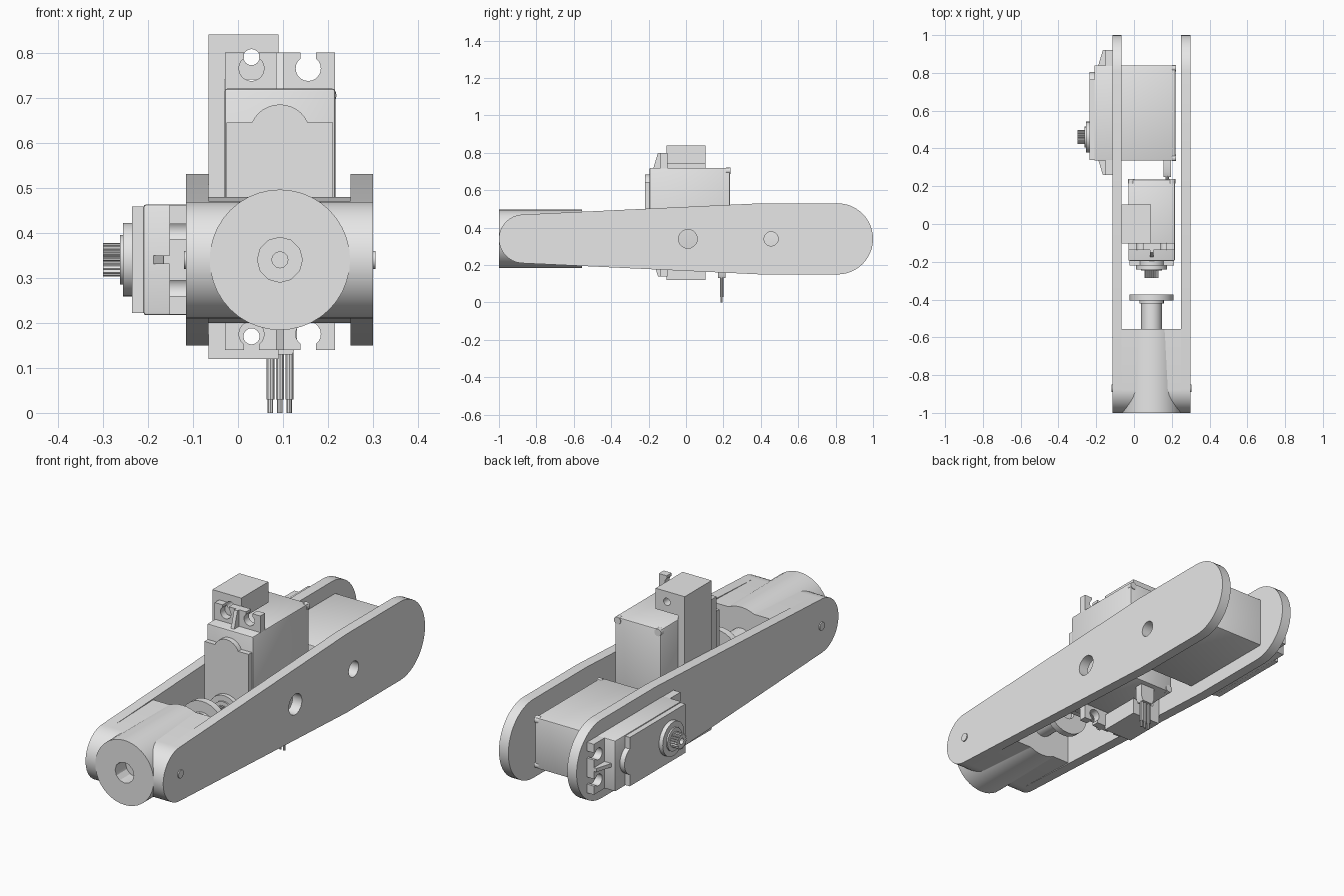
import bpy, bmesh
from math import sin, cos, radians, pi
from mathutils import Matrix, Vector

cube = bpy.data.objects.get("Cube")
if cube:
    bpy.data.objects.remove(cube, do_unlink=True)

grey = bpy.data.materials.new("plain_grey")
grey.use_nodes = True
grey.diffuse_color = (0.8, 0.8, 0.8, 1)
for node in grey.node_tree.nodes:
    if node.type == 'BSDF_PRINCIPLED':
        node.inputs["Base Color"].default_value = (0.8, 0.8, 0.8, 1)


def frame(x, y, z, origin=(0, 0, 0)):
    m = Matrix((x, y, z)).transposed().to_4x4()
    m.translation = Vector(origin)
    return m


# Frames: a profile is drawn in the first two axes and extruded along the third
X, Y, Z = Vector((1, 0, 0)), Vector((0, 1, 0)), Vector((0, 0, 1))
SIDE = frame(Y, Z, X)
FRONT = frame(X, Z, -Y)
CYCLE = frame(Y, Z, X)


def arc(cx, cy, r, a0, a1, n):
    return [(cx + r * cos(radians(a0 + (a1 - a0) * i / n)),
             cy + r * sin(radians(a0 + (a1 - a0) * i / n))) for i in range(n + 1)]


def circle(cx, cy, r, n=24):
    return arc(cx, cy, r, 0, 360, n)[:-1]


def rect(x0, x1, y0, y1):
    return [(x0, y0), (x1, y0), (x1, y1), (x0, y1)]


def prism(name, outline, lo, hi, matrix, bevel=0):
    bm = bmesh.new()
    face = bm.faces.new([bm.verts.new((u, v, lo)) for u, v in outline])
    side = bmesh.ops.extrude_face_region(bm, geom=[face])
    top = [v for v in side["geom"] if isinstance(v, bmesh.types.BMVert)]
    bmesh.ops.translate(bm, verts=top, vec=(0, 0, hi - lo))
    if bevel:
        bmesh.ops.bevel(bm, geom=bm.edges[:], offset=bevel, segments=2,
                        profile=0.5, affect='EDGES')
    bm.transform(matrix)
    bmesh.ops.recalc_face_normals(bm, faces=bm.faces)
    mesh = bpy.data.meshes.new(name)
    bm.to_mesh(mesh)
    bm.free()
    mesh.materials.append(grey)
    obj = bpy.data.objects.new(name, mesh)
    bpy.context.collection.objects.link(obj)
    return obj


def cut(obj, cutters):
    for c in cutters:
        mod = obj.modifiers.new("cut", 'BOOLEAN')
        mod.operation, mod.solver, mod.object = 'DIFFERENCE', 'EXACT', c
    bpy.context.view_layer.update()
    deps = bpy.context.evaluated_depsgraph_get()
    mesh = bpy.data.meshes.new_from_object(obj.evaluated_get(deps))
    obj.modifiers.clear()
    obj.data = mesh


def drop(cutters):
    for c in cutters:
        bpy.data.objects.remove(c, do_unlink=True)


MID = 0.34          # height of the main axis
AX = 0.093          # sideways position of the main axis

# Tapered side plates
plate = (arc(0.81, MID, 0.19, -90, 90, 24) + [(0.4, MID + 0.19)]
         + arc(-0.87, MID, 0.13, 93, 267, 24) + [(0.4, MID - 0.19)])
for name, x0, x1, holes in (
        ("right_plate", -0.115, -0.065, [(-0.87, 0.038)]),
        ("left_plate", 0.25, 0.3, [(-0.87, 0.038), (0.01, 0.05), (0.455, 0.038)])):
    obj = prism(name, plate, x0, x1, SIDE)
    tools = [prism("hole_cutter", circle(y, MID, r, 20), x0 - 0.02, x1 + 0.02, SIDE)
             for y, r in holes]
    cut(obj, tools)
    drop(tools)
    mid = (x0 + x1) / 2
    inner = -0.01 if x0 < 0 else 0.01
    prism(name + "_pivot_screw", circle(-0.87, MID, 0.02, 16),
          mid - inner, mid - inner + 4 * inner, SIDE)

# Barrel at the front, with the rounded block that joins it to the plates
barrel = prism("front_barrel", circle(AX, MID, 0.156, 40), 0.555, 1.0, FRONT)
block = prism("barrel_block", [(-0.555, 0.2), (-0.555, 0.48)]
              + arc(-0.87, MID, 0.13, 93, 267, 24), -0.065, 0.25, SIDE)
tools = [prism("bore_cutter", circle(AX, MID, 0.05, 12), 0.92, 1.05, FRONT),
         prism("pilot_cutter", circle(AX, MID, 0.018, 12), 0.75, 1.0, FRONT)]
for part in (barrel, block):
    cut(part, tools)
drop(tools)

# Coupling between barrel and the upright motor
prism("coupling_neck", circle(AX, MID, 0.055), 0.41, 0.56, FRONT)
prism("coupling_step", circle(AX, MID, 0.065), 0.395, 0.42, FRONT)
disc = prism("coupling_disc", circle(AX, MID, 0.117, 32), 0.372, 0.405, FRONT)
recess = [prism("recess_cutter", circle(AX, MID, 0.04), 0.3, 0.39, FRONT)]
cut(disc, recess)
drop(recess)

# Clamp bracket holding the upright motor
bracket = prism("motor_bracket",
                [(-0.065, 0.12), (0.09, 0.12), (0.09, 0.2), (-0.03, 0.2),
                 (-0.03, 0.74), (0.09, 0.74), (0.09, 0.84), (-0.065, 0.84)],
                -0.103, 0.103, FRONT)
tools = [prism("hole_cutter", circle(0.03, z, 0.018, 16), -0.2, 0.2, FRONT)
         for z in (0.17, 0.79)]
cut(bracket, tools)
drop(tools)


def ear_outline():
    end, half = 0.46, [(0.122, 0.46)]
    for c in (0.063, -0.063):
        half += [(c + 0.017, end)] + arc(c, end - 0.035, 0.028, 53, -233, 16)
        half += [(c - 0.017, end)]
    half.append((-0.122, end))
    return half + [(-u, 0.26 - v) for u, v in half]


def motor(tag, m):
    # Case: width, length from the shaft, height towards the shaft tip
    prism(tag + "_case", rect(-0.123, 0.123, -0.125, 0.38), 0, 0.43, m, 0.006)
    prism(tag + "_mounting_ears", ear_outline(), 0.335, 0.372, m)
    prism(tag + "_gear_cover", [(-0.118, 0.305), (-0.118, -0.12), (0.118, -0.12),
                                (0.118, 0.305)] + arc(0, 0.277, 0.068, 24, 156, 12),
          0.42, 0.455, m)
    prism(tag + "_collar", circle(0, 0, 0.082, 28), 0.45, 0.475, m)
    prism(tag + "_bearing", circle(0, 0, 0.055), 0.47, 0.482, m)
    teeth = 20
    spline = [((0.037 if i % 4 < 2 else 0.031) * cos(pi * i / (2 * teeth)),
               (0.037 if i % 4 < 2 else 0.031) * sin(pi * i / (2 * teeth)))
              for i in range(4 * teeth)]
    shaft = prism(tag + "_splined_shaft", spline, 0.47, 0.52, m)
    bore = [prism("bore_cutter", circle(0, 0, 0.015, 12), 0.49, 0.55, m)]
    cut(shaft, bore)
    drop(bore)
    # Stiffening ribs on the ears
    rib = [(0.37, 0.365), (0.46, 0.365), (0.46, 0.385), (0.37, 0.412)]
    for outline in (rib, [(0.26 - b, h) for b, h in rib]):
        prism(tag + "_rib", outline, -0.009, 0.009, m @ CYCLE)
    # Case screws in the back corners
    for c in (-0.108, 0.108):
        for b in (-0.11, 0.365):
            prism(tag + "_case_screw", circle(c, b, 0.018, 14), -0.003, 0.02, m)
    # Cable relief and three wires
    prism(tag + "_cable_relief", [(-0.038, -0.12), (-0.038, -0.185), (-0.028, -0.21),
                                  (0.028, -0.21), (0.038, -0.185), (0.038, -0.12)],
          0.025, 0.065, m)
    along = m @ frame(Z, X, Y)
    for c in (-0.021, 0, 0.021):
        prism(tag + "_wire", circle(0.045, c, 0.0095, 10), -0.31, -0.2, along)
        prism(tag + "_wire_core", circle(0.045, c, 0.006, 8), -0.34, -0.3, along)


motor("upright_motor", frame(X, Z, -Y, (AX, 0.235, MID)))
motor("rear_motor", frame(Z, Y, -X, (0.22, 0.46, MID)))

# Smooth the round parts, keep hard edges sharp
for obj in bpy.context.scene.objects:
    obj.select_set(obj.type == 'MESH')
    if obj.type == 'MESH':
        bpy.context.view_layer.objects.active = obj
bpy.ops.object.shade_smooth_by_angle(angle=radians(30))
bpy.ops.object.select_all(action='DESELECT')
